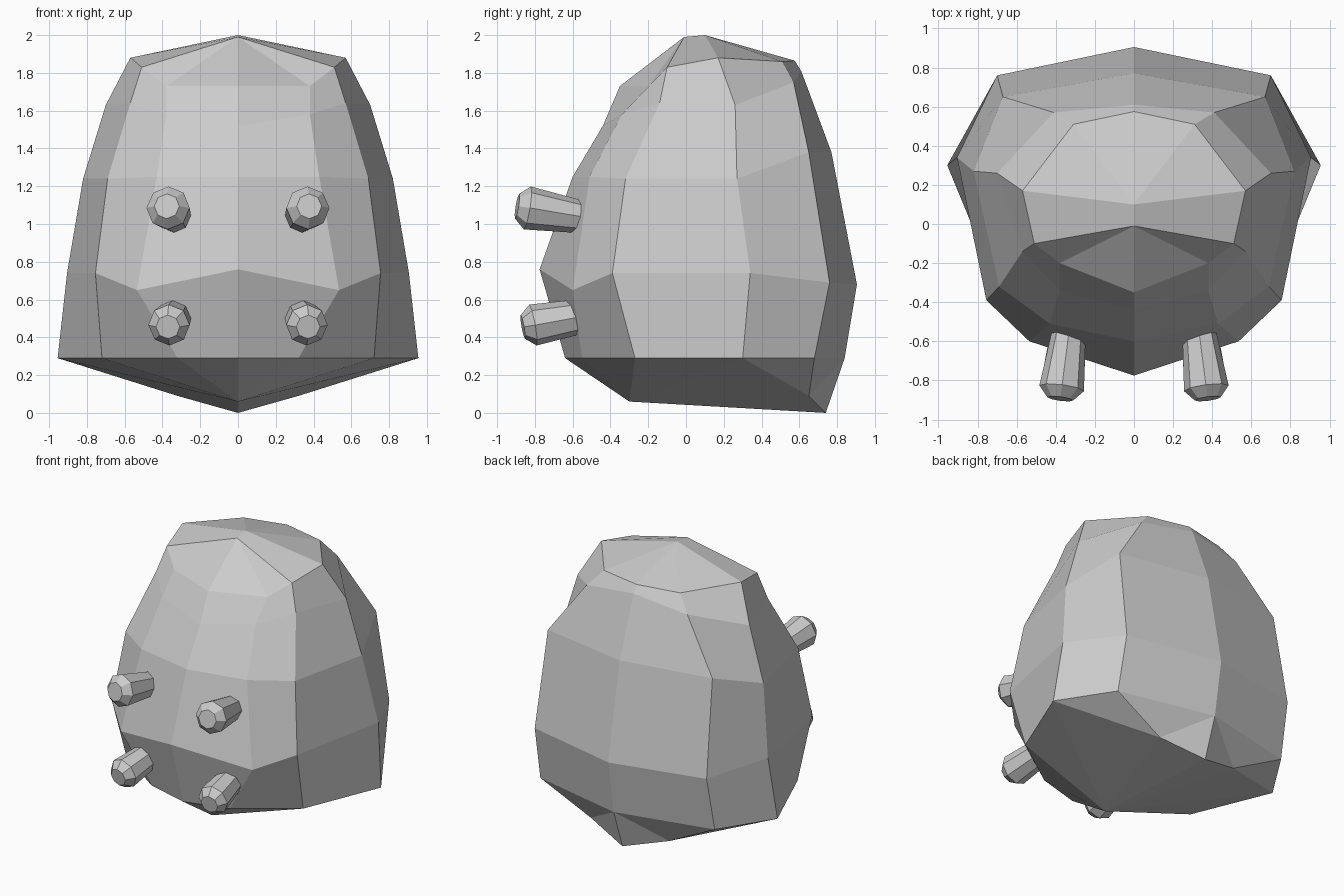
import bpy, bmesh
from mathutils import Vector

if "Cube" in bpy.data.objects:
    bpy.data.objects.remove(bpy.data.objects["Cube"])

# Vertical profiles of the right half, front centre round to back centre (bottom to top)
columns = [
    [(0, -.64, .29), (0, -.775, .76), (0, -.60, 1.25), (0, -.44, 1.52), (0, -.35, 1.73)],
    [(.32, -.55, .29), (.535, -.60, .65), (.43, -.51, 1.25), (.38, -.34, 1.58), (.38, -.20, 1.73)],
    [(.72, -.27, .29), (.755, -.39, .74), (.69, -.32, 1.24), (.57, -.14, 1.64), (.51, -.10, 1.83)],
    [(.955, .30, .29), (.905, .34, .74), (.82, .27, 1.24), (.70, .26, 1.63), (.57, .17, 1.88)],
    [(.71, .68, .29), (.70, .76, .69), (.67, .65, 1.38), (.41, .57, 1.75), (.31, .51, 1.86)],
    [(0, .84, .29), (0, .905, .68), (0, .77, 1.38), (0, .61, 1.81), (0, .575, 1.865)],
]


def finish(name, bm):
    bmesh.ops.recalc_face_normals(bm, faces=bm.faces[:])
    me = bpy.data.meshes.new(name)
    bm.to_mesh(me)
    bm.free()
    ob = bpy.data.objects.new(name, me)
    bpy.context.collection.objects.link(ob)
    return ob


# Faceted body: half shell, then mirrored
bm = bmesh.new()
cols = [[bm.verts.new(p) for p in col] for col in columns]
for a, b in zip(cols, cols[1:]):
    for i in range(4):
        bm.faces.new((a[i], b[i], b[i + 1], a[i + 1]))

# Crown
front_top, back_top = bm.verts.new((0, -.01, 1.99)), bm.verts.new((0, .10, 2.0))
t = [c[-1] for c in cols]
for f in ((front_top, t[0], t[1]), (front_top, t[1], t[2]),
          (front_top, t[2], t[3], back_top),
          (back_top, t[3], t[4]), (back_top, t[4], t[5])):
    bm.faces.new(f)

# Keel-shaped underside
p, q, r = [bm.verts.new(v) for v in ((0, -.30, .06), (.32, .65, .09), (0, .74, 0))]
b = [c[0] for c in cols]
for f in ((p, b[0], b[1]), (p, b[1], b[2]), (p, b[2], b[3]), (p, b[3], q), (p, q, r),
          (q, b[3], b[4]), (q, b[4], b[5]), (q, b[5], r)):
    bm.faces.new(f)
half = bm.verts[:] + bm.edges[:] + bm.faces[:]
bmesh.ops.mirror(bm, geom=half, axis='X', merge_dist=.001)
finish("body", bm)


# Octagonal pegs with a chamfered tip
def peg(name, base, tip, r_base, r_tip):
    base, tip = Vector(base), Vector(tip)
    axis = tip - base
    rot = axis.to_track_quat('Z', 'Y')
    bm = bmesh.new()
    res = bmesh.ops.create_cone(bm, cap_ends=True, segments=8, radius1=r_base,
                                radius2=r_tip, depth=axis.length)
    bmesh.ops.rotate(bm, verts=bm.verts[:], cent=(0, 0, 0),
                     matrix=Vector((0, 0, 1)).rotation_difference(Vector((0, 0, 1))).to_matrix())
    end = max(bm.faces, key=lambda f: f.calc_center_median().z)
    bmesh.ops.inset_region(bm, faces=[end], thickness=r_tip * .42, depth=0)
    for v in end.verts:
        v.co.z += .055
    for v in bm.verts:
        v.co = rot @ v.co + (base + tip) / 2
    finish(name, bm)


for side, s in (("left", -1), ("right", 1)):
    peg("upper_peg_" + side, (s * .335, -.57, 1.04), (s * .37, -.84, 1.085), .088, .115)
    peg("lower_peg_" + side, (s * .34, -.59, .505), (s * .365, -.81, .465), .094, .11)
